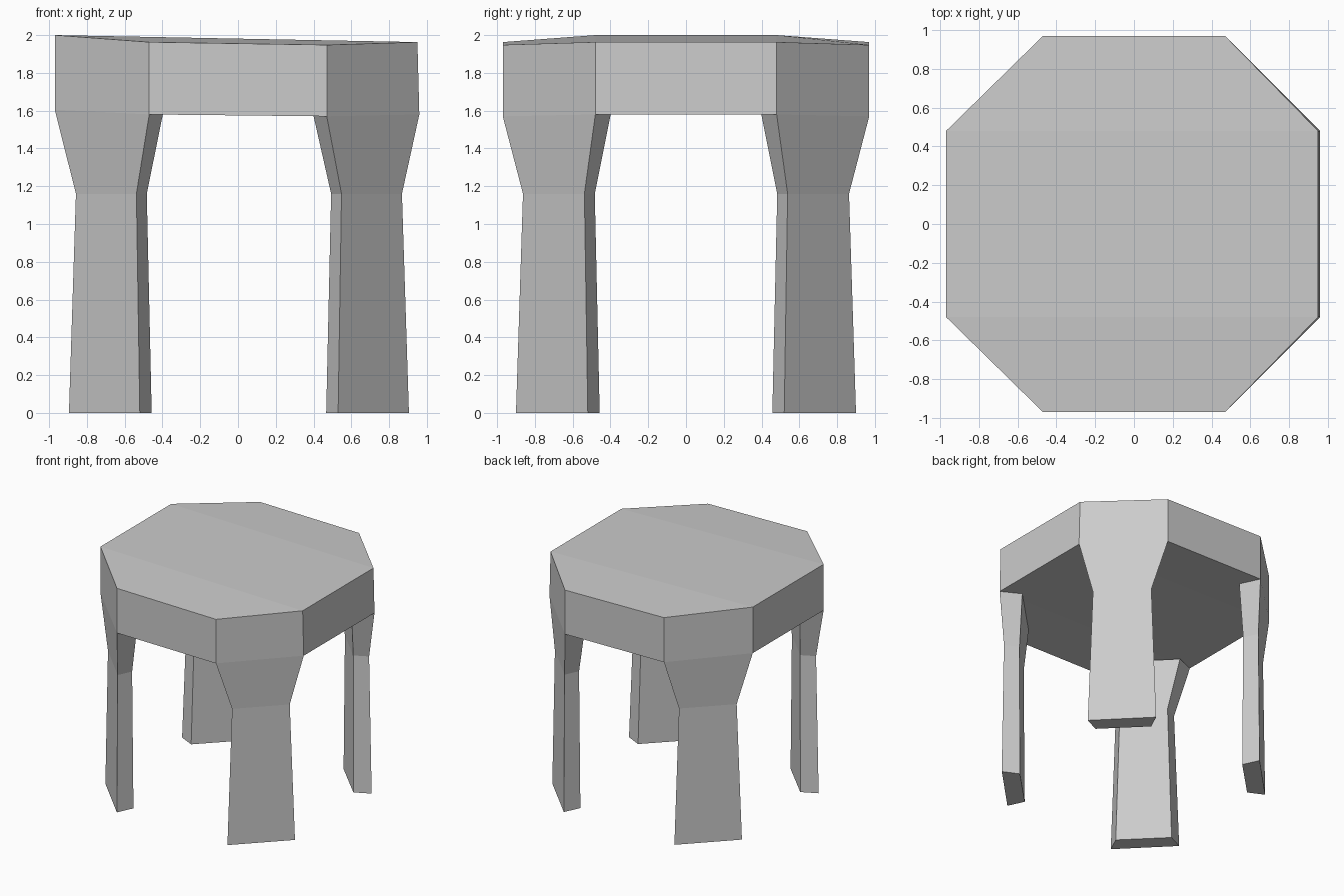
import bpy

if "Cube" in bpy.data.objects:
    bpy.data.objects.remove(bpy.data.objects["Cube"])


def make_mesh(name, verts, faces):
    mesh = bpy.data.meshes.new(name)
    mesh.from_pydata(verts, [], faces)
    mesh.update()
    obj = bpy.data.objects.new(name, mesh)
    bpy.context.collection.objects.link(obj)
    return obj


def octagon(side, front_left, front_right, left_z, right_z):
    """Counter-clockwise ring starting at the front edge; right_x, heights vary by corner."""
    return [(-.47, -.97, front_left), (.47, -.97, front_right),
            (side, -.48, right_z), (side, .48, right_z),
            (.47, .97, front_right), (-.47, .97, front_left),
            (-.97, .48, left_z), (-.97, -.48, left_z)]


# Seat: slightly tilted octagonal slab
bottom = octagon(.96, 1.58, 1.57, 1.605, 1.58)
top = octagon(.95, 1.963, 1.948, 2.0, 1.963)
faces = [(i, (i + 1) % 8, (i + 1) % 8 + 8, i + 8) for i in range(8)]
faces += [(8, 9, 10, 15), (15, 10, 11, 14), (14, 11, 12, 13)]
faces += [(7, 2, 1, 0), (6, 3, 2, 7), (5, 4, 3, 6)]
make_mesh("seat", bottom + top, faces)


# Legs: tapered sections (height, outer far, outer near, inner far, inner near)
SECTIONS = [(0, .90, .52, .765, .457),
            (1.16, .863, .538, .746, .483),
            (1.58, .97, .475, .80, .397)]


def make_leg(name, sx, sy):
    shift = .01 if sx > 0 else 0
    verts = []
    for level, (z, a, b, c, d) in enumerate(SECTIONS):
        if level == 2:
            # Outer corners meet the seat corners exactly
            side_x, side_z, end_z = (.96, 1.58, 1.57) if sx > 0 else (.97, 1.605, 1.58)
            verts += [(sx * side_x, sy * .48, side_z), (sx * .47, sy * .97, end_z),
                      (sx * d, sy * c, 1.585), (sx * c, sy * d, 1.59)]
        else:
            verts += [(sx * x + shift, sy * y, z)
                      for x, y in ((a - .005, b), (b, a), (d, c), (c, d))]
    faces = [(3, 2, 1, 0), (8, 9, 10, 11)]
    for k in (0, 4):
        faces += [(k + i, k + (i + 1) % 4, k + 4 + (i + 1) % 4, k + 4 + i)
                  for i in range(4)]
    if sx * sy < 0:
        faces = [f[::-1] for f in faces]
    make_mesh(name, verts, faces)


for sy, depth in ((-1, "front"), (1, "back")):
    for sx, side in ((-1, "left"), (1, "right")):
        make_leg(f"{depth}_{side}_leg", sx, sy)
